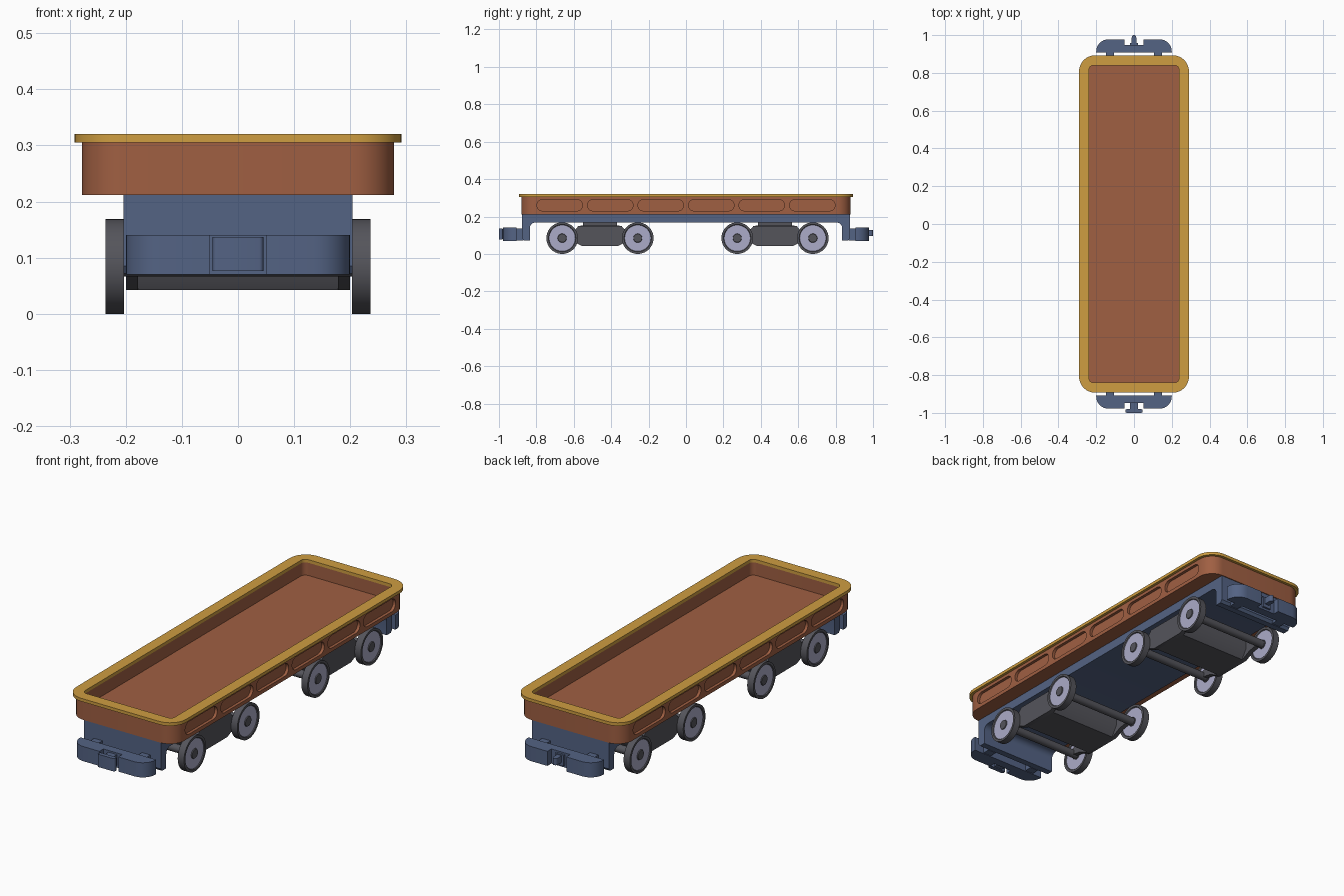
import bpy, bmesh, math
from mathutils import Vector

if "Cube" in bpy.data.objects:
    bpy.data.objects.remove(bpy.data.objects["Cube"])


def material(name, rgb):
    m = bpy.data.materials.new(name)
    m.diffuse_color = (*rgb, 1)
    m.use_nodes = True
    m.node_tree.nodes["Principled BSDF"].inputs["Base Color"].default_value = m.diffuse_color
    return m


BROWN = material("rust_brown", (0.35, 0.115, 0.055))
GOLD = material("ochre_gold", (0.62, 0.34, 0.053))
BLUE = material("slate_blue", (0.088, 0.125, 0.23))
GREY = material("dark_grey", (0.09, 0.09, 0.105))
LILAC = material("pale_lilac_steel", (0.41, 0.41, 0.58))


def finish(name, bm, mats, smooth=True):
    bmesh.ops.recalc_face_normals(bm, faces=bm.faces)
    me = bpy.data.meshes.new(name)
    bm.to_mesh(me)
    bm.free()
    for m in mats:
        me.materials.append(m)
    ob = bpy.data.objects.new(name, me)
    bpy.context.collection.objects.link(ob)
    if smooth:
        smooth_object(ob)
    return ob


def smooth_object(ob):
    bpy.ops.object.select_all(action='DESELECT')
    ob.select_set(True)
    bpy.context.view_layer.objects.active = ob
    bpy.ops.object.shade_smooth_by_angle(angle=math.radians(35))


def rounded(hx, hy, r, n=8):
    pts = []
    for i, (sx, sy) in enumerate(((1, 1), (-1, 1), (-1, -1), (1, -1))):
        for k in range(n + 1):
            a = math.pi / 2 * (i + k / n)
            pts.append((sx * (hx - r) + r * math.cos(a), sy * (hy - r) + r * math.sin(a)))
    return pts


def loft(bm, rings, closed=False):
    """Bridge equal-length rings; cap the ends or close the loop."""
    vs = [[bm.verts.new(p) for p in ring] for ring in rings]
    pairs = list(zip(vs, vs[1:])) + ([(vs[-1], vs[0])] if closed else [])
    for a, b in pairs:
        for i in range(len(a)):
            j = (i + 1) % len(a)
            bm.faces.new((a[i], a[j], b[j], b[i]))
    if not closed:
        bm.faces.new(vs[0])
        bm.faces.new(vs[-1])


def plan(bm, pts, z0, z1):
    loft(bm, [[(x, y, z) for x, y in pts] for z in (z0, z1)])


def side(bm, pts, x0, x1):
    loft(bm, [[(x, y, z) for y, z in pts] for x in (x0, x1)])


def box(bm, x0, x1, y0, y1, z0, z1):
    plan(bm, [(x0, y0), (x1, y0), (x1, y1), (x0, y1)], z0, z1)


# Open tub with recessed stadium panels along both sides
bm = bmesh.new()
outer, inner = rounded(0.278, 0.88, 0.075), rounded(0.24, 0.842, 0.025)
loft(bm, [[(x, y, z) for x, y in pts] for pts, z in
          ((outer, 0.212), (outer, 0.308), (inner, 0.308), (inner, 0.243))])
tub = finish("tub", bm, [BROWN], False)
bm = bmesh.new()
for s in (-1, 1):
    for i in range(6):
        yc = (i - 2.5) * 0.27
        side(bm, [(yc + u, 0.26 + v) for u, v in rounded(0.122, 0.03, 0.0299)],
             s * 0.264, s * 0.3)
cutter = finish("panel_cutter", bm, [BROWN], False)
cutter.hide_render = True
mod = tub.modifiers.new("panels", 'BOOLEAN')
mod.operation, mod.solver, mod.object = 'DIFFERENCE', 'EXACT', cutter
bpy.context.view_layer.objects.active = tub
bpy.ops.object.modifier_apply(modifier="panels")
bpy.data.objects.remove(cutter)
smooth_object(tub)

# Rim around the top of the tub
bm = bmesh.new()
outer, inner = rounded(0.291, 0.893, 0.085), rounded(0.238, 0.84, 0.023)
loft(bm, [[(x, y, z) for x, y in pts] for pts, z in
          ((outer, 0.305), (outer, 0.32), (inner, 0.32), (inner, 0.305))], True)
finish("rim", bm, [GOLD])

# Chassis: flat bed with turned-down ends and filleted inner corners
bm = bmesh.new()
half = [(0.876, 0.212), (0.876, 0.085), (0.866, 0.072), (0.835, 0.072)]
half += [(0.805 + 0.03 * math.cos(a), 0.138 + 0.03 * math.sin(a))
         for a in (k * math.pi / 12 for k in range(7))]
side(bm, half + [(-y, z) for y, z in reversed(half)], -0.204, 0.204)
finish("chassis", bm, [BLUE])

# Bumpers with rounded outer corners and a central notch
for s, end in ((-1, "front"), (1, "back")):
    bm = bmesh.new()
    half = [(0.2, 0.907)]
    half += [(0.135 + 0.065 * math.cos(a), 0.913 + 0.065 * math.sin(a))
             for a in (k * math.pi / 16 for k in range(9))]
    half += [(0.05, 0.978), (0.05, 0.948)]
    pts = half + [(-x, y) for x, y in reversed(half)]
    plan(bm, [(x, s * y) for x, y in pts], 0.07, 0.14)
    for x in (-0.127, 0.127):
        y0, y1 = sorted((s * 0.87, s * 0.91))
        box(bm, x - 0.022, x + 0.022, y0, y1, 0.073, 0.137)
    finish(end + "_bumper", bm, [BLUE])

# Front coupler: T-shaped head with rounded corners
bm = bmesh.new()
box(bm, -0.022, 0.022, -0.985, -0.94, 0.08, 0.132)
plan(bm, [(x, y - 0.99) for x, y in rounded(0.045, 0.01, 0.007, 4)], 0.076, 0.137)
finish("front_coupler", bm, [BLUE])

# Back coupler: pin with a small crossbar
bm = bmesh.new()
plan(bm, [(x, y + 0.97) for x, y in rounded(0.012, 0.03, 0.0119, 5)], 0.096, 0.128)
box(bm, -0.022, 0.022, 0.94, 0.958, 0.08, 0.132)
finish("back_coupler", bm, [BLUE])


def lathe(bm, profile, yc, zc, n=40):
    """Spin (x, radius, material) points about the axle line."""
    rings = []
    for x, r, _ in profile:
        rings.append([bm.verts.new((x, yc + r * math.cos(2 * math.pi * i / n),
                                    zc + r * math.sin(2 * math.pi * i / n))) for i in range(n)])
    for k in range(len(rings) - 1):
        for i in range(n):
            j = (i + 1) % n
            f = bm.faces.new((rings[k][i], rings[k][j], rings[k + 1][j], rings[k + 1][i]))
            f.material_index = profile[k][2]
    bm.faces.new(rings[0])
    bm.faces.new(rings[-1])


# Bogies: centre block, side frames, pivot, axles and wheels
for yc, end in ((-0.46, "front"), (0.476, "back")):
    bm = bmesh.new()
    block = [(-0.09, 0.042), (0.09, 0.042), (0.12, 0.09), (0.12, 0.14), (0.1, 0.153),
             (-0.1, 0.153), (-0.12, 0.14), (-0.12, 0.09)]
    side(bm, [(yc + y, z) for y, z in block], -0.183, 0.183)
    frame = [(-0.095, 0.042), (0.095, 0.042), (0.145, 0.066), (0.2, 0.075),
             (0.2, 0.105), (0.14, 0.12), (0.115, 0.15),
             (-0.115, 0.15), (-0.14, 0.12), (-0.2, 0.105), (-0.2, 0.075), (-0.145, 0.066)]
    for s in (-1, 1):
        side(bm, [(yc + y, z) for y, z in frame], s * 0.178, s * 0.2)
    box(bm, -0.15, 0.15, yc - 0.09, yc + 0.09, 0.15, 0.17)
    finish(end + "_bogie", bm, [GREY])

    for dy, tag in ((-0.202, "front"), (0.202, "rear")):
        bm = bmesh.new()
        lathe(bm, [(-0.21, 0.019, 0), (0.21, 0.019, 0)], yc + dy, 0.085, 20)
        finish(f"{end}_bogie_{tag}_axle", bm, [GREY])
        for s, sd in ((-1, "left"), (1, "right")):
            bm = bmesh.new()
            prof = [(0.203, 0.022, 0), (0.207, 0.022, 1), (0.207, 0.07, 0), (0.203, 0.073, 0),
                    (0.203, 0.0845, 0), (0.236, 0.0845, 0), (0.236, 0.073, 0),
                    (0.232, 0.07, 1), (0.232, 0.024, 0), (0.236, 0.022, 0), (0.236, 0.002, 0)]
            lathe(bm, [(s * x, r, m) for x, r, m in prof], yc + dy, 0.0845)
            finish(f"{end}_bogie_{tag}_{sd}_wheel", bm, [GREY, LILAC])
